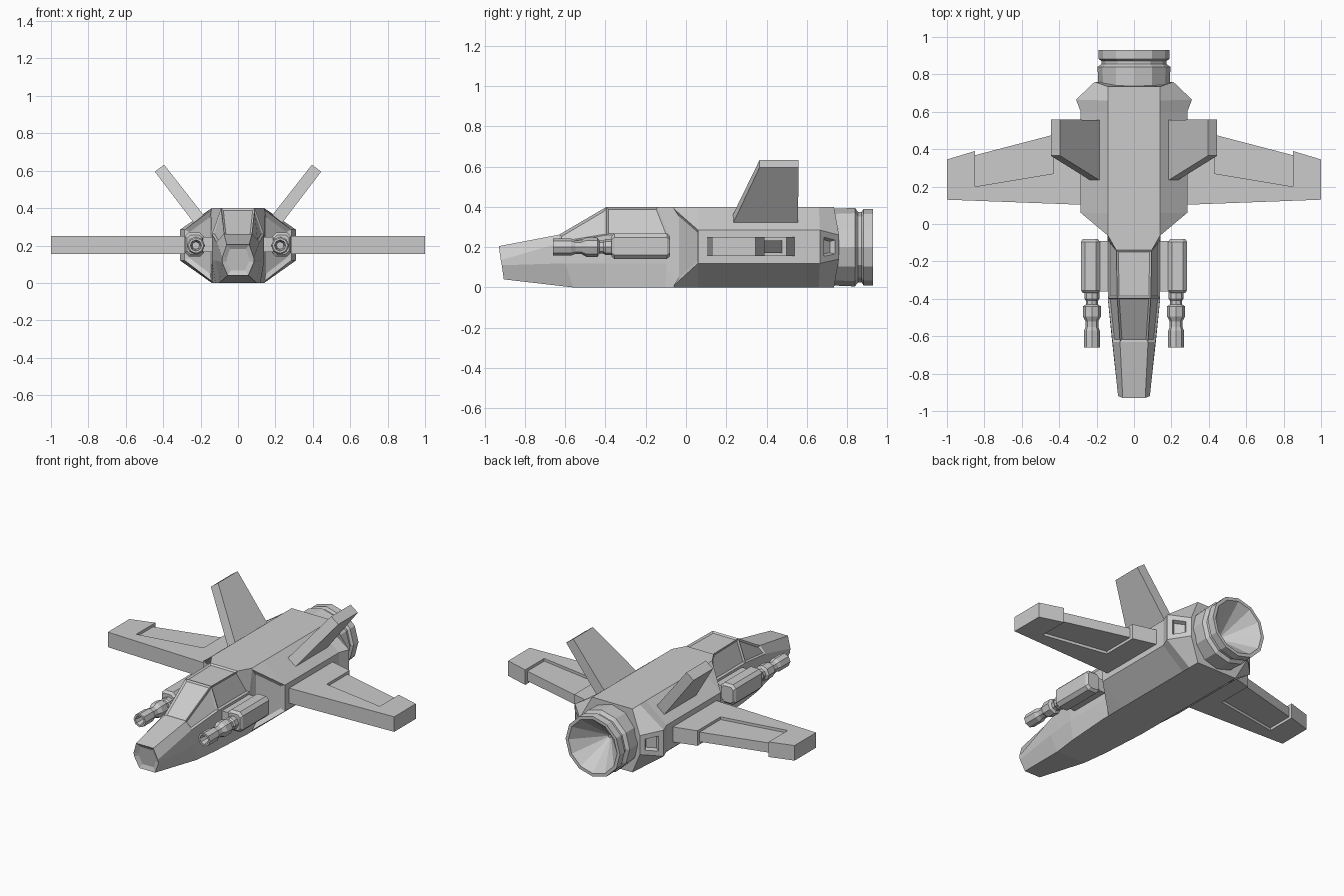
import bpy
import bmesh
from math import sin, cos, pi

if "Cube" in bpy.data.objects:
    bpy.data.objects.remove(bpy.data.objects["Cube"], do_unlink=True)

GREY = (0.6, 0.6, 0.6, 1)
hull_grey = bpy.data.materials.new("hull_grey")
hull_grey.use_nodes = True
hull_grey.diffuse_color = GREY
hull_grey.node_tree.nodes["Principled BSDF"].inputs["Base Color"].default_value = GREY


def finish(name, bm, mirror=False):
    """Turn a bmesh into a flat-shaded object, optionally mirrored across x."""
    mesh = bpy.data.meshes.new(name)
    bm.to_mesh(mesh)
    bm.free()
    mesh.materials.append(hull_grey)
    obj = bpy.data.objects.new(name, mesh)
    bpy.context.collection.objects.link(obj)
    if mirror:
        obj.modifiers.new("mirror", "MIRROR")
    return obj


def loft(rings):
    """Skin closed rings of points; returns the bmesh, side faces and caps."""
    bm = bmesh.new()
    loops = [[bm.verts.new(p) for p in ring] for ring in rings]
    n = len(loops[0])
    sides = [[bm.faces.new((a[k], a[(k + 1) % n], b[(k + 1) % n], b[k]))
              for k in range(n)] for a, b in zip(loops, loops[1:])]
    caps = [bm.faces.new(loops[0]), bm.faces.new(loops[-1])]
    bmesh.ops.recalc_face_normals(bm, faces=bm.faces)
    return bm, sides, caps


def inset(bm, faces, thickness, depth):
    bmesh.ops.inset_individual(bm, faces=faces, thickness=thickness,
                               depth=-depth, use_even_offset=True)


def prism(name, outline, z0, z1):
    bm, _, _ = loft([[(x, y, z) for x, y in outline] for z in (z0, z1)])
    return finish(name, bm, mirror=True)


def lathe(name, profile, sides, cx, cz, mirror=False):
    """Revolve (radius, y) pairs around an axis parallel to y."""
    rings = [[(cx + r * cos(2 * pi * k / sides), y, cz + r * sin(2 * pi * k / sides))
              for k in range(sides)] for r, y in profile]
    bm, _, _ = loft(rings)
    return finish(name, bm, mirror)


# Fuselage: half sections from bottom edge to top edge
half_sections = [
    [(.055, -.905, .04), (.085, -.915, .11), (.085, -.92, .135), (.06, -.93, .205)],
    [(.10, -.56, 0), (.12, -.60, .12), (.115, -.63, .22), (.075, -.63, .262)],
    [(.12, -.40, 0), (.14, -.40, .12), (.14, -.395, .26), (.09, -.395, .4)],
    [(.14, -.10, 0), (.14, -.10, .12), (.14, -.085, .26), (.095, -.14, .4)],
    [(.14, -.06, 0), (.142, -.06, .01), (.142, -.06, .39), (.14, -.06, .4)],
    [(.14, .06, 0), (.285, .06, .12), (.285, .06, .285), (.14, .06, .4)],
    [(.14, .60, 0), (.285, .60, .12), (.285, .60, .285), (.14, .60, .4)],
    [(.14, .66, 0), (.31, .665, .12), (.31, .665, .285), (.14, .66, .4)],
    [(.14, .735, 0), (.21, .76, .14), (.21, .76, .26), (.14, .735, .4)],
]
rings = [h + [(-x, y, z) for x, y, z in reversed(h)] for h in half_sections]
bm, sides, caps = loft(rings)
# Canopy panes, nose port, shoulder panels and rear vents
inset(bm, sides[1][2:5] + sides[2][2:5], .011, .008)
inset(bm, [caps[0]], .025, .012)
inset(bm, [sides[4][1], sides[4][5]], .022, .015)
inset(bm, [sides[7][1], sides[7][5]], .03, .0)
inset(bm, [sides[7][1], sides[7][5]], .008, .025)
finish("fuselage", bm)

# Wings with a thinner flap set into the trailing edge
prism("wing", [(.2, .1), (1, .13), (1, .345), (.85, .39), (.85, .2),
               (.43, .27), (.43, .5), (.2, .56)], .155, .25)
prism("wing_flap", [(.42, .26), (.86, .19), (.86, .365), (.42, .48)], .172, .233)

# Canted tail fins
bm, _, _ = loft([
    [(.17, .225, .345), (.22, .225, .30), (.22, .555, .30), (.17, .555, .345)],
    [(.395, .365, .632), (.445, .365, .595), (.445, .56, .595), (.395, .56, .632)],
])
finish("tail_fin", bm, mirror=True)

# Engine bell with a groove and a hollow cone
lathe("engine", [(.19, .72), (.195, .84), (.18, .85), (.175, .855), (.175, .872),
                 (.19, .882), (.19, .93), (.17, .93), (.01, .76)], 12, 0, .2)


# Gun pods: chamfered boxes beside the cockpit
def pod_ring(y, w, h, c):
    corner = [(w, h - c), (w - c, h), (c - w, h), (-w, h - c),
              (-w, c - h), (c - w, -h), (w - c, -h), (w, c - h)]
    return [(.233 + x, y, .205 + z) for x, z in corner]


bm, _, _ = loft([pod_ring(-.37, .04, .05, .016), pod_ring(-.355, .05, .064, .02),
                 pod_ring(-.095, .05, .064, .02), pod_ring(-.08, .04, .05, .016)])
finish("gun_pod", bm, mirror=True)
prism("pod_mount", [(.12, -.36), (.2, -.36), (.2, -.09), (.12, -.09)], .165, .245)

# Stepped gun barrels with hollow muzzles
lathe("gun_barrel", [(.04, -.34), (.04, -.40), (.032, -.41), (.032, -.43),
                     (.048, -.44), (.048, -.495), (.034, -.52), (.034, -.55),
                     (.042, -.57), (.042, -.66), (.03, -.66), (.02, -.60)],
      8, .225, .2, mirror=True)
